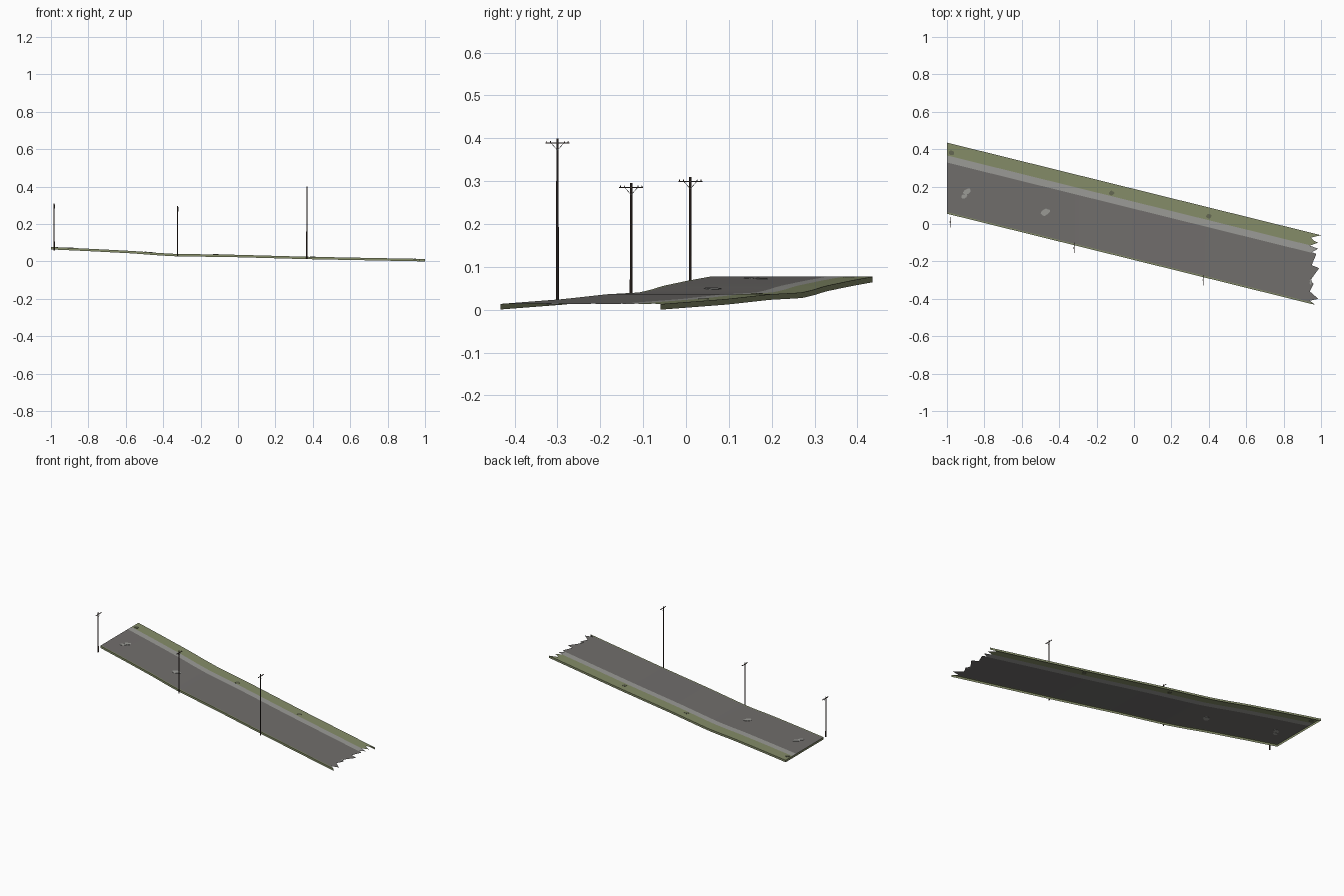
import bpy, bmesh, math, random
from mathutils import Vector, Matrix

random.seed(4)
cube = bpy.data.objects.get("Cube")
if cube:
    bpy.data.objects.remove(cube, do_unlink=True)


def material(name, rgb):
    m = bpy.data.materials.new(name)
    m.use_nodes = True
    m.diffuse_color = (*rgb, 1)
    m.node_tree.nodes["Principled BSDF"].inputs["Base Color"].default_value = (*rgb, 1)
    return m


asphalt = material("asphalt", (0.165, 0.157, 0.15))
concrete = material("concrete", (0.33, 0.33, 0.31))
grass = material("grass", (0.235, 0.265, 0.14))
soil = material("dark grass", (0.13, 0.14, 0.085))
wood = material("dark wood", (0.055, 0.036, 0.028))
steel = material("grey steel", (0.3, 0.3, 0.3))

WIDTH, SLOPE, DEPTH = 0.38, 0.2475, 0.013
HEIGHTS = [(-1, .077), (-.8, .068), (-.55, .055), (-.44, .046), (-.33, .04),
           (-.03, .036), (.37, .025), (1, .013)]
# Broken edge at the low end: (fraction across, x)
BREAK = [(0, .97), (.04, .94), (.095, .985), (.17, .94), (.29, .96), (.33, .94),
         (.36, .95), (.53, .99), (.546, .95), (.72, .975), (.73, .95), (.8, .985),
         (.815, .94), (.885, .985), (.895, .965), (.93, .945), (1, 1)]
STATIONS = [-1 + 0.06 * i for i in range(32)]


def lerp(table, v):
    for (a, p), (b, q) in zip(table, table[1:]):
        if v <= b:
            return p + (q - p) * (v - a) / (b - a)
    return table[-1][1]


def ground(x, t):
    return Vector((x, 0.055 - SLOPE * (x + 1) + WIDTH * t, lerp(HEIGHTS, x)))


def finish(name, bm, mat, smooth=False):
    me = bpy.data.meshes.new(name)
    bm.to_mesh(me)
    bm.free()
    me.materials.append(mat)
    ob = bpy.data.objects.new(name, me)
    bpy.context.collection.objects.link(ob)
    if smooth:
        for p in me.polygons:
            p.use_smooth = True
    return ob


def sheet(bm, rows):
    grid = [[bm.verts.new(p) for p in row] for row in rows]
    for a, b in zip(grid, grid[1:]):
        for i in range(len(a) - 1):
            bm.faces.new((a[i], a[i + 1], b[i + 1], b[i]))


# Long ground bands, each ending in the broken edge
def band(name, t0, t1, mat):
    ts = [t0] + [t for t, _ in BREAK if t0 < t < t1] + [t1]
    bm = bmesh.new()
    sheet(bm, [[ground(x, t) for x in STATIONS + [lerp(BREAK, t)]] for t in ts])
    finish(name, bm, mat, True)


band("front_verge", 0, .022, grass)
band("road", .022, .72, asphalt)
band("sidewalk", .72, .82, concrete)
band("rear_verge", .82, 1, grass)

# Skirts hanging below the front, rear and high end
drop = Vector((0, 0, -DEPTH))


def skirt(name, line):
    bm = bmesh.new()
    sheet(bm, [[p + drop for p in line], line])
    finish(name, bm, grass)


skirt("front_skirt", [ground(x, 0) for x in STATIONS + [.97]])
skirt("rear_skirt", [ground(x, 1) for x in reversed(STATIONS + [1])])
skirt("end_skirt", [ground(-1, 1), ground(-1, 0)])


# Thin irregular patches lying in the ground
def patch(name, x, y, length, width, angle, mat):
    bm = bmesh.new()
    n = 12
    z = lerp(HEIGHTS, x)
    tilt = (lerp(HEIGHTS, x + .02) - lerp(HEIGHTS, x - .02)) / .04
    rings = []
    for h in (-.0015, .0015):
        ring = []
        random.seed(name)
        for i in range(n):
            a = math.tau * i / n
            r = random.uniform(.8, 1.1)
            p = Matrix.Rotation(angle, 3, "Z") @ Vector(
                (length / 2 * r * math.cos(a), width / 2 * r * math.sin(a), 0))
            ring.append(bm.verts.new((x + p.x, y + p.y, z + tilt * p.x + h)))
        rings.append(ring)
    bm.faces.new(rings[1])
    bm.faces.new(rings[0][::-1])
    for i in range(n):
        j = (i + 1) % n
        bm.faces.new((rings[0][i], rings[0][j], rings[1][j], rings[1][i]))
    finish(name, bm, mat)


patch("road_patch_upper", -.892, .175, .045, .028, .6, concrete)
patch("road_patch_lower", -.908, .148, .035, .022, .5, concrete)
patch("road_patch_middle", -.475, .062, .055, .033, .5, concrete)
patch("road_patch_end", .945, -.31, .012, .03, 0, concrete)
for i, (x, y) in enumerate([(-.975, .38), (-.12, .165), (.4, .042)]):
    patch(f"bare_spot_{i + 1}", x, y, .03, .026, 0, soil)


# Utility poles
def box(bm, centre, size):
    bmesh.ops.create_cube(bm, size=1, matrix=Matrix.Translation(centre)
                          @ Matrix.Diagonal((*size, 1)))


def rod(bm, a, b, r1, r2, sides):
    a, b = Vector(a), Vector(b)
    turn = (b - a).to_track_quat("Z", "Y").to_matrix().to_4x4()
    bmesh.ops.create_cone(bm, cap_ends=True, segments=sides, radius1=r1, radius2=r2,
                          depth=(b - a).length,
                          matrix=Matrix.Translation((a + b) / 2) @ turn)


def pole(label, x, y, bottom, top):
    bm = bmesh.new()
    rod(bm, (x, y, bottom), (x, y, top), .0034, .0026, 8)
    finish(label + "_pole", bm, wood)
    arm = top - .011
    bm = bmesh.new()
    box(bm, (x + .003, y, arm), (.003, .056, .003))
    for dy in (-.025, -.016, .016, .025):
        rod(bm, (x + .003, y + dy, arm), (x + .003, y + dy, arm + .005), .0013, .0008, 6)
    finish(label + "_crossarm", bm, wood)
    bm = bmesh.new()
    for side in (-1, 1):
        rod(bm, (x + .003, y + side * .014, arm - .001), (x + .003, y, arm - .017),
            .0006, .0006, 4)
    finish(label + "_braces", bm, steel)


pole("right", -.983, .01, .058, .31)
pole("middle", -.323, -.128, .028, .296)
pole("left", .368, -.30, .014, .40)
